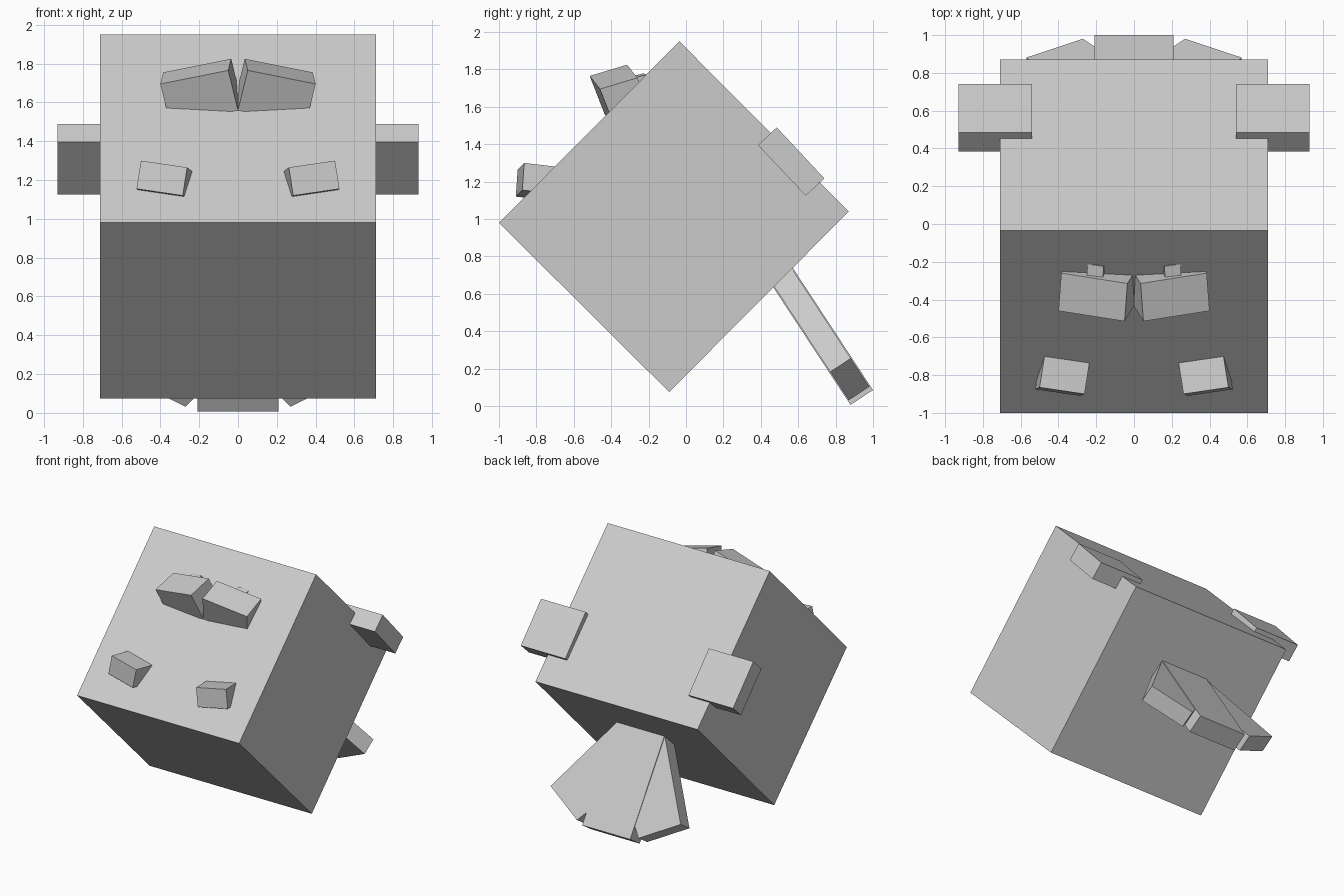
import bpy
import bmesh
from mathutils import Vector

if "Cube" in bpy.data.objects:
    bpy.data.objects.remove(bpy.data.objects["Cube"], do_unlink=True)

grey = bpy.data.materials.new("light_grey")
grey.use_nodes = True
GREY = (0.6, 0.6, 0.6, 1)
grey.diffuse_color = GREY
grey.node_tree.nodes["Principled BSDF"].inputs["Base Color"].default_value = GREY


def prism(name, outline, depth, side=1):
    """Extrude a flat outline along a vector; side=-1 mirrors it in x."""
    bm = bmesh.new()
    near = [Vector(p) for p in outline]
    far = [p + Vector(depth) for p in near]
    flip = Vector((side, 1, 1))
    a = [bm.verts.new(p * flip) for p in near]
    b = [bm.verts.new(p * flip) for p in far]
    bm.faces.new(a)
    bm.faces.new(b[::-1])
    for i in range(len(a)):
        j = (i + 1) % len(a)
        bm.faces.new((a[i], b[i], b[j], a[j]))
    bmesh.ops.recalc_face_normals(bm, faces=bm.faces)
    mesh = bpy.data.meshes.new(name)
    bm.to_mesh(mesh)
    bm.free()
    mesh.materials.append(grey)
    obj = bpy.data.objects.new(name, mesh)
    bpy.context.collection.objects.link(obj)
    return obj


def box(name, corner, e1, e2, e3, side=1):
    """Tilted box from a corner and its three edges."""
    c, u, v = Vector(corner), Vector(e1), Vector(e2)
    return prism(name, [c, c + u, c + u + v, c + v], e3, side)


def side_profile(x, points):
    return [(x, y, z) for y, z in points]


# Body: a block tipped onto its lower edge
prism("body", side_profile(-0.71, [(-0.035, 1.95), (0.87, 1.04), (-0.09, 0.075), (-1, 0.98)]),
      (1.42, 0, 0))

# Tail frame: along the blade, and through its thickness
ROOT = Vector((0, 0.57, 0.74))
ALONG = Vector((0, 0.549, -0.836))
THROUGH = Vector((0, -0.836, -0.549))


def tail_point(x, s, drop=0):
    return ROOT + Vector((x, 0, 0)) + ALONG * s + THROUGH * drop


prism("tail_middle", [tail_point(-0.21, -0.02), tail_point(0.21, -0.02),
                      tail_point(0.21, 0.783), tail_point(-0.21, 0.783)], THROUGH * 0.144)

for side, label in ((1, "left"), (-1, "right")):
    # Flared tail blades
    blade = [(0.2, -0.015), (0.21, 0), (0.57, 0.576), (0.27, 0.757), (0.21, 0.684), (0.2, 0.684)]
    prism("tail_blade_" + label, [tail_point(x, s, 0.006) for x, s in blade],
          THROUGH * 0.132, side)
    # Flat ears on the rear face
    prism("ear_" + label, side_profile(0.54, [(0.385, 1.395), (0.485, 1.49),
                                              (0.74, 1.217), (0.64, 1.125)]),
          (0.39, 0, 0), side)
    # Snout halves meeting at the centre
    box("snout_" + label, (0.05, -0.515, 1.765), (0.35, 0.055, -0.07),
        (-0.015, 0.2, 0.06), (-0.05, 0.08, -0.205), side)
    # Small studs behind the snout
    box("stud_" + label, (0.165, -0.285, 1.765), (0.085, 0.013, -0.008),
        (-0.004, 0.06, 0.014), (-0.01, 0.02, -0.06), side)
    # Lower blocks on the face
    box("face_block_" + label, (0.262, -0.9, 1.265), (0.238, 0.035, 0.035),
        (-0.027, 0.17, -0.02), (0.023, -0.01, -0.145), side)
